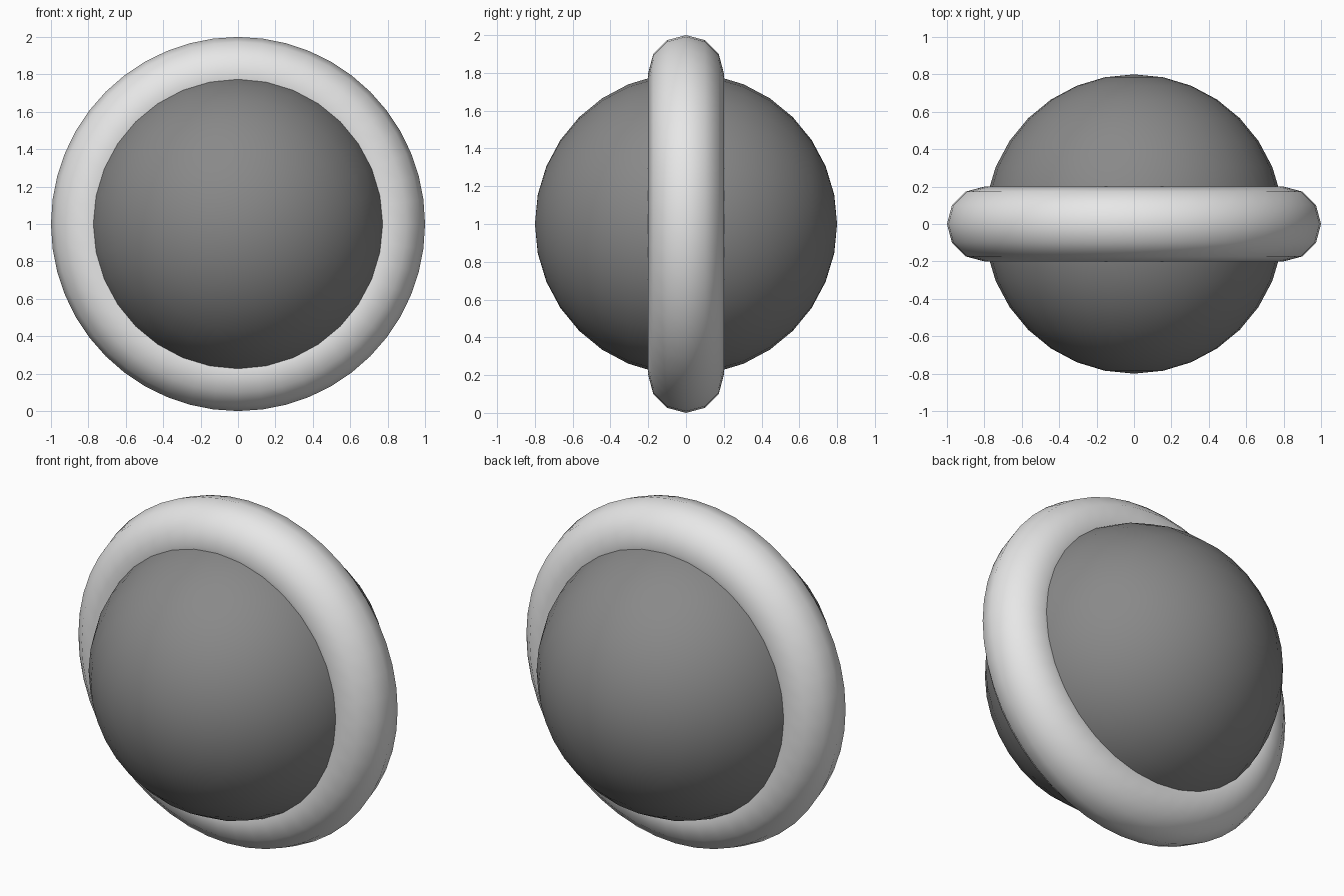
import bpy
import math

if "Cube" in bpy.data.objects:
    bpy.data.objects.remove(bpy.data.objects["Cube"])


def finish(name, color_name, value):
    # Name the part, smooth it and give it one flat colour
    obj = bpy.context.object
    obj.name = name
    mat = bpy.data.materials.new(color_name)
    mat.diffuse_color = (value, value, value, 1)
    mat.use_nodes = True
    mat.node_tree.nodes["Principled BSDF"].inputs["Base Color"].default_value = mat.diffuse_color
    obj.data.materials.append(mat)
    bpy.ops.object.shade_smooth()
    return obj


# Central ball
bpy.ops.mesh.primitive_uv_sphere_add(segments=32, ring_count=16, radius=0.8,
                                     location=(0, 0, 1), rotation=(math.pi / 2, 0, 0))
finish("ball", "dark grey", 0.25)

# Upright ring around the ball
bpy.ops.mesh.primitive_torus_add(major_segments=48, minor_segments=12,
                                 major_radius=0.8, minor_radius=0.2,
                                 location=(0, 0, 1), rotation=(math.pi / 2, 0, 0))
finish("ring", "light grey", 0.8)
